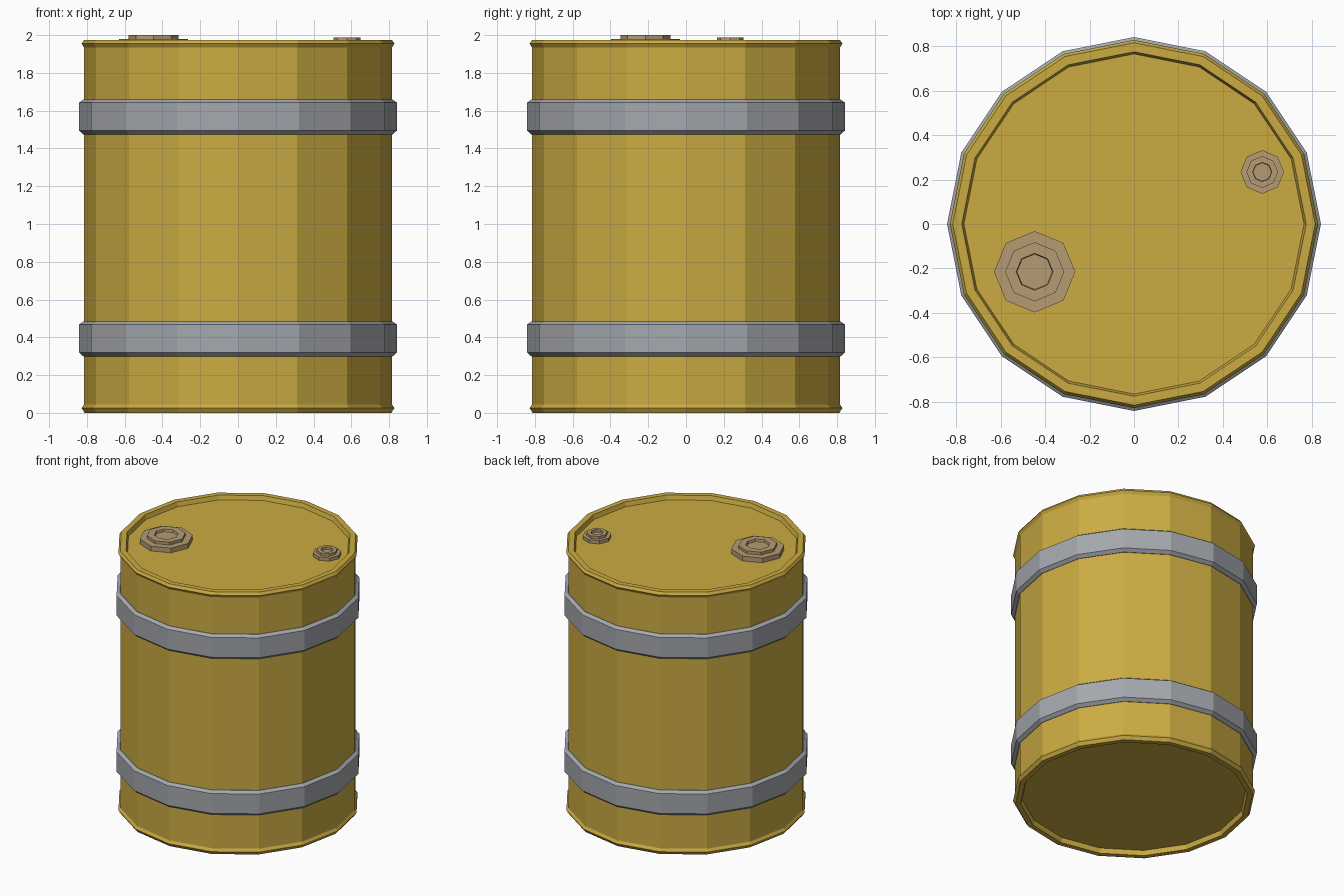
import bpy, bmesh, math

if "Cube" in bpy.data.objects:
    bpy.data.objects.remove(bpy.data.objects["Cube"])


def material(name, rgb):
    m = bpy.data.materials.new(name)
    m.diffuse_color = (*rgb, 1.0)
    m.use_nodes = True
    m.node_tree.nodes["Principled BSDF"].inputs["Base Color"].default_value = m.diffuse_color
    return m


gold = material("gold_paint", (0.60, 0.41, 0.055))
steel = material("grey_steel", (0.37, 0.39, 0.42))
tan = material("tan_metal", (0.46, 0.33, 0.17))


def lathe(name, profile, sides, mat, loc=(0, 0), closed=False):
    """Revolve (radius, z) points; open profiles get caps at both ends."""
    bm = bmesh.new()
    rings = []
    for r, z in profile:
        rings.append([bm.verts.new((r * math.cos(2 * math.pi * i / sides),
                                    r * math.sin(2 * math.pi * i / sides), z))
                      for i in range(sides)])
    pairs = list(zip(rings, rings[1:]))
    if closed:
        pairs.append((rings[-1], rings[0]))
    else:
        bm.faces.new(rings[0][::-1])
        bm.faces.new(rings[-1])
    for a, b in pairs:
        for i in range(sides):
            j = (i + 1) % sides
            bm.faces.new((a[i], a[j], b[j], b[i]))
    bmesh.ops.recalc_face_normals(bm, faces=bm.faces)
    me = bpy.data.meshes.new(name)
    bm.to_mesh(me)
    bm.free()
    me.materials.append(mat)
    ob = bpy.data.objects.new(name, me)
    ob.location = (loc[0], loc[1], 0)
    bpy.context.collection.objects.link(ob)
    return ob


# Drum shell with rolled rims and recessed lid and base
lathe("drum_body", [
    (0.765, 0.035), (0.775, 0.0), (0.812, 0.0), (0.828, 0.025), (0.815, 0.045),
    (0.815, 1.934), (0.828, 1.955), (0.815, 1.975), (0.775, 1.975), (0.765, 1.943),
], 16, gold)

# Two steel hoops with chamfered edges
for name, z in (("lower_hoop", 0.299), ("upper_hoop", 1.474)):
    lathe(name, [(0.805, z), (0.818, z), (0.841, z + 0.02), (0.841, z + 0.169),
                 (0.818, z + 0.185), (0.805, z + 0.185)], 16, steel, closed=True)

# Octagonal bungs: flange, raised collar, sunken centre
for name, loc, radii, top, flange in (
        ("large_bung", (-0.447, -0.215), (0.183, 0.133, 0.083), 2.0, 1.979),
        ("small_bung", (0.577, 0.234), (0.098, 0.071, 0.043), 1.987, 1.968)):
    a, b, c = radii
    lathe(name, [(a, 1.94), (a, flange), (b, flange), (b, top),
                 (c, top), (c * 0.96, top - 0.018)], 8, tan, loc)
